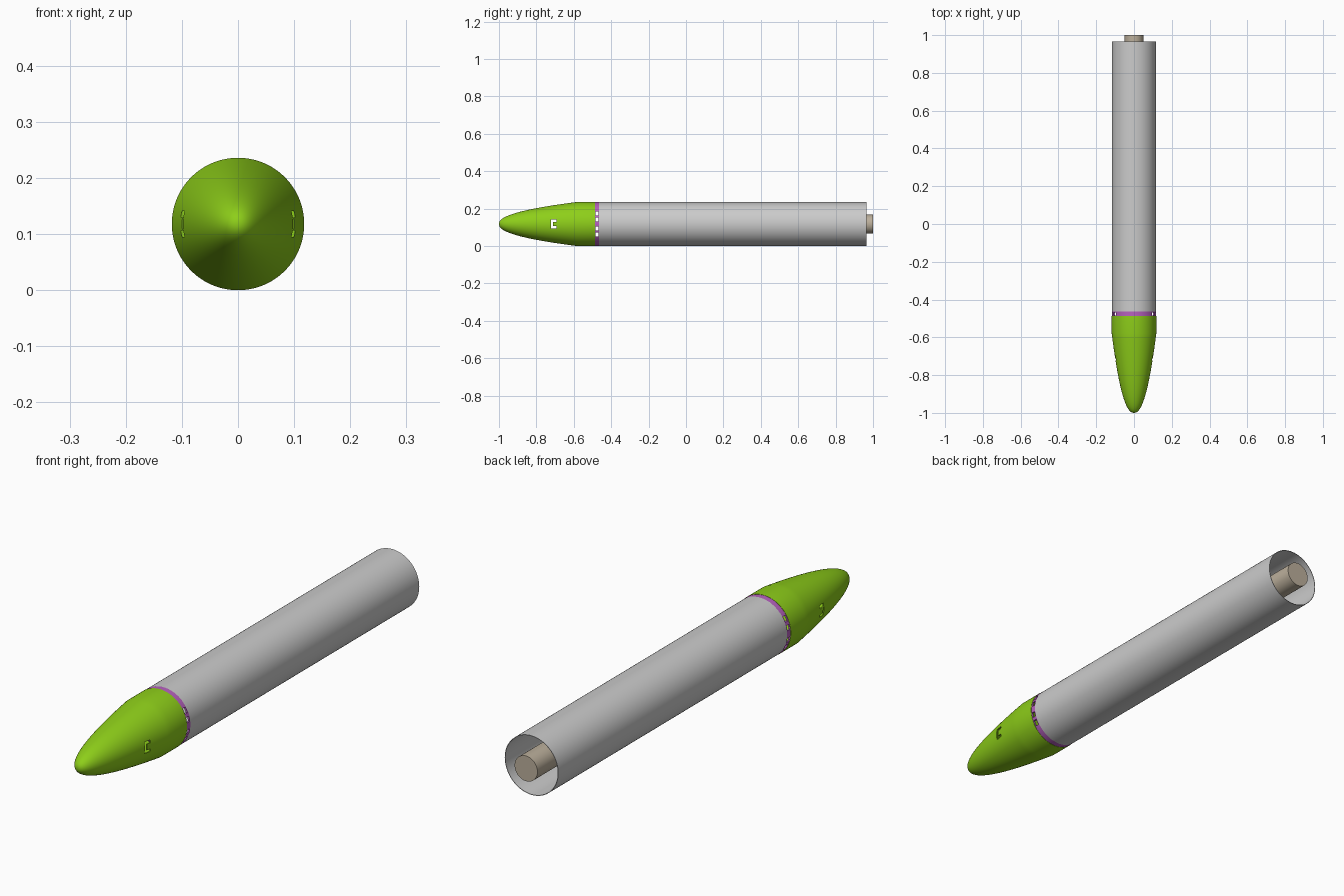
import bpy, bmesh
from math import sin, cos, pi

if "Cube" in bpy.data.objects:
    bpy.data.objects.remove(bpy.data.objects["Cube"])

R, ZC = 0.118, 0.118      # body radius and axis height
SEG = 96


def finish(name, bm, color=None):
    bmesh.ops.remove_doubles(bm, verts=bm.verts, dist=1e-6)
    bmesh.ops.recalc_face_normals(bm, faces=bm.faces)
    me = bpy.data.meshes.new(name)
    bm.to_mesh(me)
    bm.free()
    ob = bpy.data.objects.new(name, me)
    bpy.context.collection.objects.link(ob)
    if color:
        mat = bpy.data.materials.new(name + "_color")
        mat.diffuse_color = (*color, 1)
        mat.use_nodes = True
        mat.node_tree.nodes["Principled BSDF"].inputs["Base Color"].default_value = mat.diffuse_color
        me.materials.append(mat)
    return ob


def lathe(name, profile, color=None, closed=True):
    """Revolve (radius, y) points about the long axis."""
    bm = bmesh.new()
    rings = []
    for r, y in profile:
        if r == 0:
            rings.append([bm.verts.new((0, y, ZC))] * SEG)
        else:
            rings.append([bm.verts.new((r * cos(2 * pi * i / SEG), y, ZC + r * sin(2 * pi * i / SEG)))
                          for i in range(SEG)])
    pairs = list(zip(rings, rings[1:]))
    if closed:
        pairs.append((rings[-1], rings[0]))
    for a, b in pairs:
        for i in range(SEG):
            j = (i + 1) % SEG
            quad = list(dict.fromkeys((a[i], a[j], b[j], b[i])))
            if len(quad) > 2:
                bm.faces.new(quad)
    return finish(name, bm, color)


def tube(name, outer, inner, y0, y1, color=None):
    return lathe(name, [(outer, y0), (outer, y1), (inner, y1), (inner, y0)], color)


def cut_through(ob, outlines):
    """Cut (y, z offset) outlines through the part from side to side."""
    bm = bmesh.new()
    for outline in outlines:
        face = bm.faces.new([bm.verts.new((-0.2, y, ZC + z)) for y, z in outline])
        ext = bmesh.ops.extrude_face_region(bm, geom=[face], use_keep_orig=True)["geom"]
        bmesh.ops.translate(bm, vec=(0.4, 0, 0), verts=[v for v in ext if isinstance(v, bmesh.types.BMVert)])
    cutter = finish("slot_cutter", bm)
    cutter.hide_render = True
    mod = ob.modifiers.new("slots", 'BOOLEAN')
    mod.operation, mod.solver, mod.object = 'DIFFERENCE', 'EXACT', cutter
    bpy.context.view_layer.objects.active = ob
    bpy.ops.object.modifier_apply(modifier=mod.name)
    bpy.data.objects.remove(cutter)


# Nose cone: blunt rounded shell running into a short straight skirt
GREEN = (0.27, 0.62, 0.01)
N = 32
outer = [(R * (t * t) ** 0.45, -1 + 0.42 * t * t) for t in (i / N for i in range(N + 1))]
inner = [((R - 0.005) * (t * t) ** 0.45, -0.99 + 0.41 * t * t) for t in (i / N for i in range(N + 1))]
nose = lathe("nose_cone", outer + [(R, -0.487), (R - 0.005, -0.487)] + inner[::-1], GREEN, closed=False)

# U-shaped latch slots on both sides of the nose
cut_through(nose, [[(-0.722, -0.023), (-0.692, -0.023), (-0.692, -0.012), (-0.711, -0.012),
                    (-0.711, 0.012), (-0.692, 0.012), (-0.692, 0.023), (-0.722, 0.023)]])

# Coupler ring with rows of small slots on both sides
ring = tube("coupler_ring", R - 0.001, R - 0.008, -0.488, -0.464, (0.47, 0.12, 0.52))
cut_through(ring, [[(-0.485, z - 0.01), (-0.468, z - 0.01), (-0.468, z + 0.01), (-0.485, z + 0.01)]
                   for z in (-0.056, -0.024, 0.024, 0.056)])

# Thin body tube, open at the back, with the motor inside
body = tube("body_tube", R - 0.001, R - 0.003, -0.465, 0.966)
motor = lathe("motor", [(0, 0.6), (0.05, 0.6), (0.05, 1.0), (0, 1.0)], (0.5, 0.43, 0.33), closed=False)

bpy.ops.object.select_all(action='DESELECT')
for ob in (nose, ring, body, motor):
    ob.select_set(True)
bpy.context.view_layer.objects.active = nose
bpy.ops.object.shade_smooth_by_angle()
